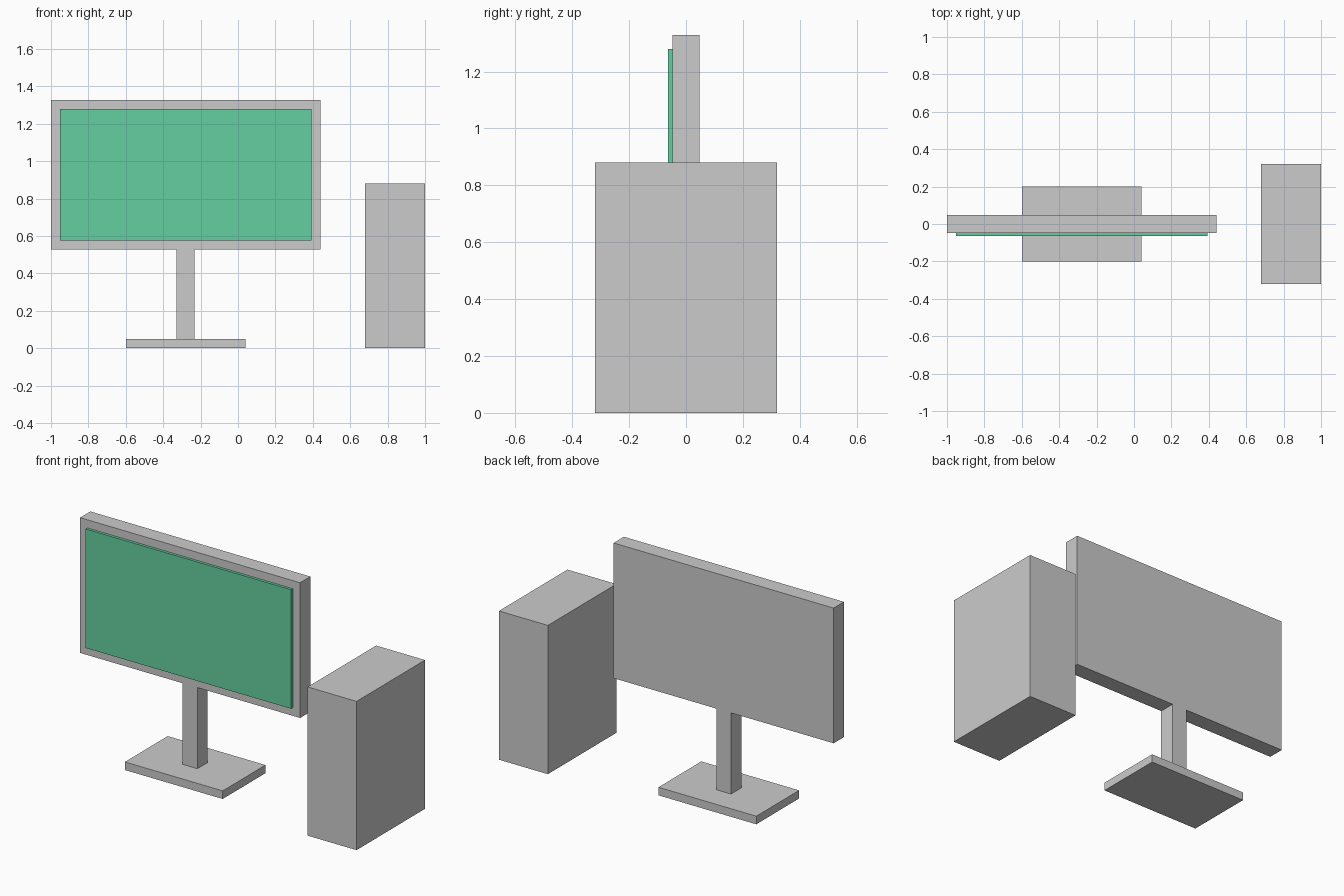
import bpy

if "Cube" in bpy.data.objects:
    bpy.data.objects.remove(bpy.data.objects["Cube"])


def box(name, x, y, z, color=None):
    """Box from (min, max) ranges on each axis."""
    bpy.ops.mesh.primitive_cube_add(size=1, location=[sum(r) / 2 for r in (x, y, z)])
    obj = bpy.context.object
    obj.name = name
    obj.scale = [r[1] - r[0] for r in (x, y, z)]
    bpy.ops.object.transform_apply(location=False, rotation=False, scale=True)
    if color:
        mat = bpy.data.materials.new(name)
        mat.diffuse_color = color
        mat.use_nodes = True
        mat.node_tree.nodes["Principled BSDF"].inputs["Base Color"].default_value = mat.diffuse_color
        obj.data.materials.append(mat)
    return obj


def span(centre, size):
    return (centre - size / 2, centre + size / 2)


CX = -0.28  # monitor centre line

# Monitor stand
box("stand_base", span(CX, 0.64), span(0, 0.4), (0, 0.048))
box("stand_neck", span(CX, 0.096), span(0, 0.096), (0.048, 0.528))

# Monitor housing and raised screen panel
box("monitor_frame", span(CX, 1.44), span(0, 0.096), (0.528, 1.328))
box("screen", span(CX, 1.344), (-0.064, -0.048), (0.576, 1.28), (0.13, 0.62, 0.35, 1))

# Computer tower beside the monitor
box("computer_tower", (0.68, 1.0), span(0, 0.64), (0, 0.88))
